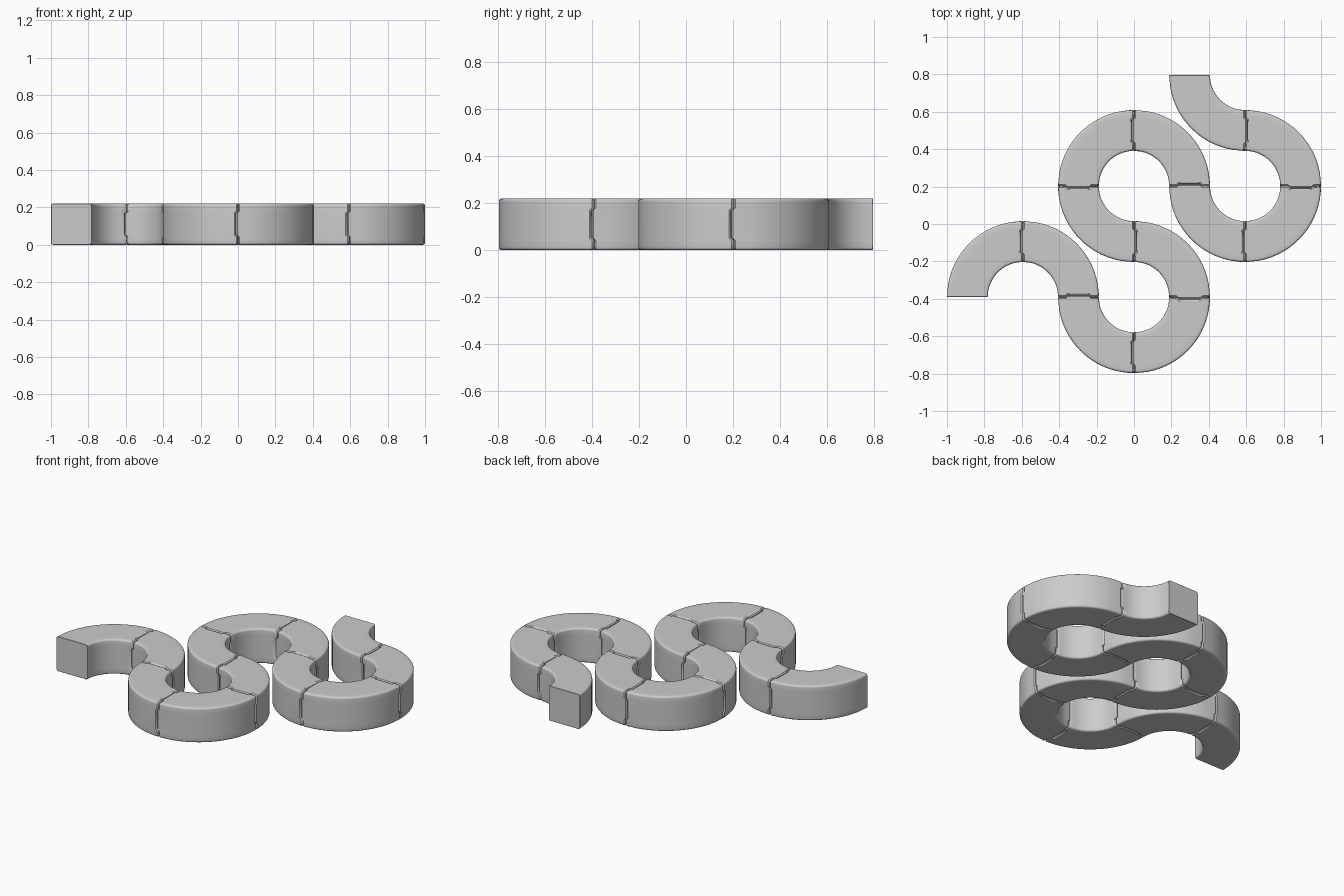
import bpy, bmesh
from math import sin, cos, pi, radians
from mathutils import Vector

if "Cube" in bpy.data.objects:
    bpy.data.objects.remove(bpy.data.objects["Cube"])

STEP = 0.594            # spacing between ring centres
INNER, OUTER = 0.188, 0.406
HEIGHT = 0.22
BASE_Y = -0.391
ROUND = 0.012           # rounded long edges
SEGMENTS = 18
KEY = 0.011             # depth of the interlocking step
GAP = 0.0015

grey = bpy.data.materials.new("plain grey")
grey.use_nodes = True
colour = (0.6, 0.6, 0.6, 1)
grey.diffuse_color = colour
grey.node_tree.nodes["Principled BSDF"].inputs["Base Color"].default_value = colour


def cross_section():
    """Rounded square: list of (radius, height, key) points, with key = 1 in mid-side."""
    half_w, half_h = (OUTER - INNER) / 2, HEIGHT / 2
    mid_r = (OUTER + INNER) / 2
    points = []
    for side in range(4):
        a = side * pi / 2
        out, along = Vector((cos(a), sin(a))), Vector((-sin(a), cos(a)))
        reach, span = (half_w, half_h) if side % 2 == 0 else (half_h, half_w)
        for t, key in ((-0.64, 0), (-0.54, 1), (0.54, 1), (0.64, 0)):
            p = out * reach + along * span * t
            points.append((mid_r + p.x, half_h + p.y, key))
        corner = out * (reach - ROUND) + along * (span - ROUND)
        for i in range(5):
            b = a + i * pi / 8
            p = corner + Vector((cos(b), sin(b))) * ROUND
            points.append((mid_r + p.x, half_h + p.y, 0))
    return points


SECTION = cross_section()


def make_block(name, centre, start, turn, keyed_start, keyed_end):
    """Quarter-ring block whose ends step back along the path to interlock."""
    bm = bmesh.new()
    mid_r = (INNER + OUTER) / 2

    def ring(angle, shift=0.0, key_depth=0.0, shrink=1.0):
        radial = Vector((cos(angle), sin(angle)))
        path = Vector((-sin(angle), cos(angle))) * turn
        verts = []
        for r, z, key in SECTION:
            r = mid_r + (r - mid_r) * shrink
            z = HEIGHT / 2 + (z - HEIGHT / 2) * shrink
            p = Vector(centre) + radial * r + path * (shift - key * key_depth)
            verts.append(bm.verts.new((p.x, p.y, z)))
        return verts

    end = start + turn * pi / 2
    k0, k1 = KEY * keyed_start, KEY * keyed_end
    c0, c1 = (0.007 if k else 0.002 for k in (keyed_start, keyed_end))
    s0, s1 = (0.95 if k else 0.985 for k in (keyed_start, keyed_end))
    rings = [ring(start, GAP, k0, s0), ring(start, GAP + c0, k0)]
    for i in range(2, SEGMENTS - 1):
        rings.append(ring(start + turn * pi / 2 * i / SEGMENTS))
    rings += [ring(end, -GAP - c1, k1), ring(end, -GAP, k1, s1)]

    n = len(SECTION)
    for a, b in zip(rings, rings[1:]):
        for i in range(n):
            j = (i + 1) % n
            bm.faces.new((a[i], a[j], b[j], b[i]))
    bm.faces.new(rings[0])
    bm.faces.new(rings[-1])
    bmesh.ops.recalc_face_normals(bm, faces=bm.faces)

    mesh = bpy.data.meshes.new(name)
    bm.to_mesh(mesh)
    bm.free()
    mesh.materials.append(grey)
    obj = bpy.data.objects.new(name, mesh)
    bpy.context.collection.objects.link(obj)
    bpy.ops.object.select_all(action="DESELECT")
    obj.select_set(True)
    bpy.context.view_layer.objects.active = obj
    bpy.ops.object.shade_smooth_by_angle(angle=radians(32))


# Winding chain: ring column, ring row, start angle, turn direction, quarter count
chain = [(-1, 0, 180, -1, 2), (0, 0, 180, 1, 3), (0, 1, 270, -1, 3),
         (1, 1, 180, 1, 3), (1, 2, 270, -1, 1)]
total = sum(c[4] for c in chain)
count = 0
for col, row, first, turn, quarters in chain:
    for q in range(quarters):
        count += 1
        make_block(f"curved_block_{count:02d}",
                   (col * STEP, BASE_Y + row * STEP),
                   radians(first + turn * 90 * q), turn,
                   count > 1, count < total)
